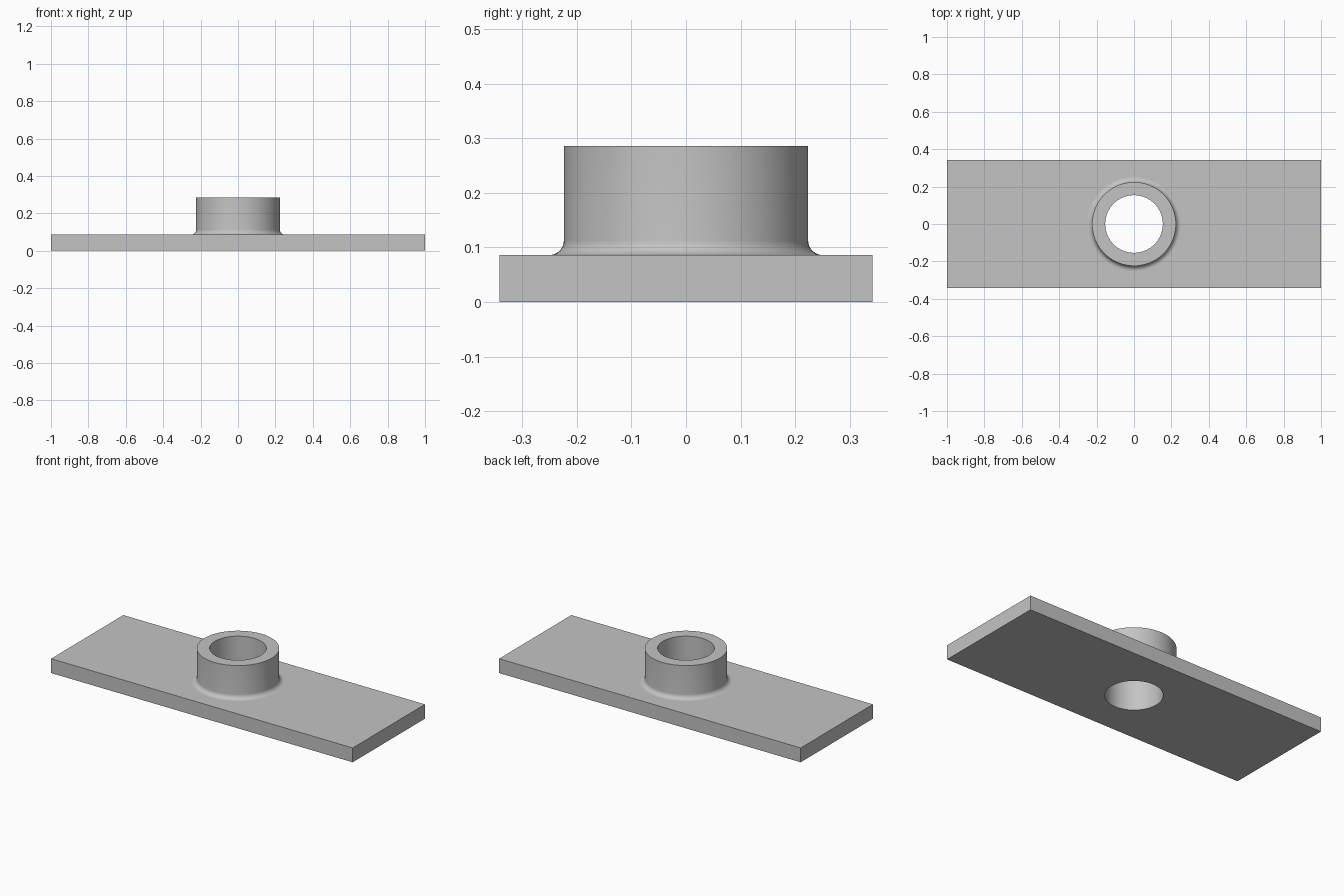
import bpy, bmesh
from math import sin, cos, pi

if "Cube" in bpy.data.objects:
    bpy.data.objects.remove(bpy.data.objects["Cube"])

HALF_X, HALF_Y, PLATE_TOP = 1.0, 0.342, 0.086
HOLE_R, COLLAR_R, COLLAR_TOP, FILLET = 0.154, 0.224, 0.286, 0.027
SIDES, FILLET_STEPS = 96, 8

grey = bpy.data.materials.new("plain grey")
grey.use_nodes = True
grey.diffuse_color = (0.55, 0.55, 0.55, 1)
grey.node_tree.nodes["Principled BSDF"].inputs["Base Color"].default_value = (0.55, 0.55, 0.55, 1)

bm = bmesh.new()


def ring(radius, z):
    return [bm.verts.new((radius * cos(2 * pi * i / SIDES), radius * sin(2 * pi * i / SIDES), z))
            for i in range(SIDES)]


def rectangle(z):
    return [bm.verts.new((sx * HALF_X, sy * HALF_Y, z))
            for sx, sy in ((-1, -1), (1, -1), (1, 1), (-1, 1))]


def band(a, b, smooth):
    for i in range(len(a)):
        j = (i + 1) % len(a)
        bm.faces.new((a[i], a[j], b[j], b[i])).smooth = smooth


def loop_edges(loop):
    edges = []
    for i, v in enumerate(loop):
        w = loop[(i + 1) % len(loop)]
        edges.append(bm.edges.get((v, w)) or bm.edges.new((v, w)))
    return edges


# Collar: through bore, rim, outer wall and fillet down to the plate
profile = [(HOLE_R, 0), (HOLE_R, COLLAR_TOP), (COLLAR_R, COLLAR_TOP)]
for k in range(FILLET_STEPS + 1):
    a = pi / 2 * k / FILLET_STEPS
    profile.append((COLLAR_R + FILLET * (1 - cos(a)), PLATE_TOP + FILLET * (1 - sin(a))))
rings = [ring(r, z) for r, z in profile]
for n, (lower, upper) in enumerate(zip(rings, rings[1:])):
    band(lower, upper, n != 1)  # the rim stays flat

# Plate: flat sides, and top and bottom faces around the collar and bore
bottom, top = rectangle(0), rectangle(PLATE_TOP)
band(bottom, top, False)
for outline, opening in ((bottom, rings[0]), (top, rings[-1])):
    bmesh.ops.triangle_fill(bm, use_beauty=True, edges=loop_edges(outline) + loop_edges(opening))

bmesh.ops.recalc_face_normals(bm, faces=bm.faces)
for f in bm.faces:
    if abs(f.normal.z) > 0.999:
        f.smooth = False
for e in bm.edges:
    if e.is_manifold and e.calc_face_angle() > pi / 6:
        e.smooth = False

mesh = bpy.data.meshes.new("plate_with_collar")
bm.to_mesh(mesh)
bm.free()
mesh.materials.append(grey)
bpy.context.collection.objects.link(bpy.data.objects.new("plate_with_collar", mesh))
